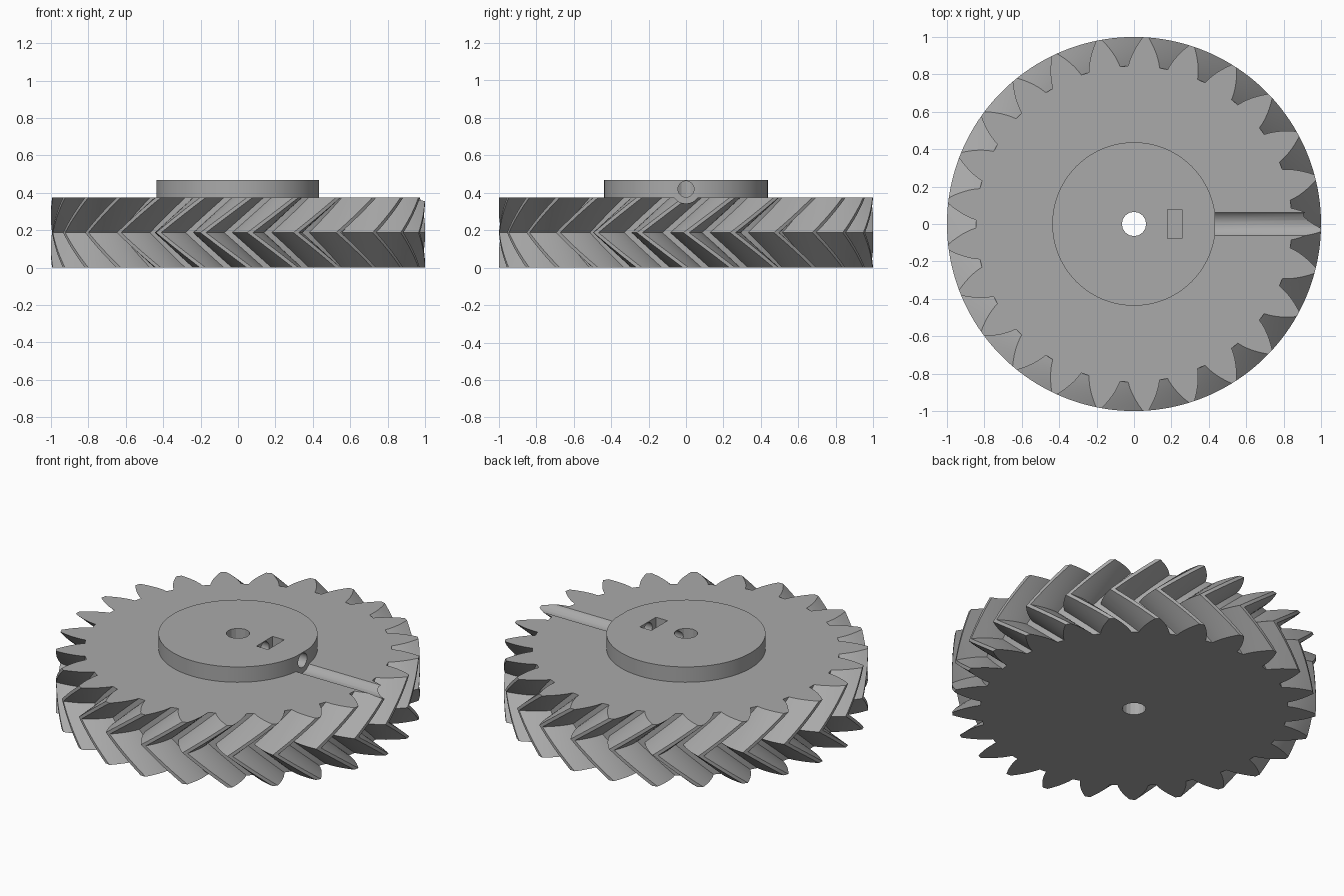
import bpy, bmesh, math
from mathutils import Matrix

if "Cube" in bpy.data.objects:
    bpy.data.objects.remove(bpy.data.objects["Cube"], do_unlink=True)

TEETH, HEIGHT, TOP = 25, 0.375, 0.468
TIP_R, PITCH_R, ROOT_R, BASE_R = 1.0, 0.926, 0.845, 0.818
TWIST, STEPS = 0.25, 8

grey = bpy.data.materials.new("plain grey")
grey.use_nodes = True
colour = (0.4, 0.4, 0.4, 1)
grey.diffuse_color = colour
grey.node_tree.nodes["Principled BSDF"].inputs["Base Color"].default_value = colour


def make_object(name, bm):
    bmesh.ops.recalc_face_normals(bm, faces=bm.faces)
    mesh = bpy.data.meshes.new(name)
    bm.to_mesh(mesh)
    bm.free()
    mesh.materials.append(grey)
    obj = bpy.data.objects.new(name, mesh)
    bpy.context.collection.objects.link(obj)
    return obj


def cylinder(name, radius, depth, centre, sides, along_x=False):
    bm = bmesh.new()
    matrix = Matrix.Translation(centre)
    if along_x:
        matrix = matrix @ Matrix.Rotation(math.pi / 2, 4, "Y")
    bmesh.ops.create_cone(bm, cap_ends=True, segments=sides, radius1=radius,
                          radius2=radius, depth=depth, matrix=matrix)
    return make_object(name, bm)


def involute(radius):
    a = math.acos(BASE_R / radius)
    return math.tan(a) - a


def half_angle(radius):
    return math.pi / (2 * TEETH) + involute(PITCH_R) - involute(radius)


# Tooth outline as (radius, angle) pairs, repeated around the wheel
radii = [ROOT_R + (TIP_R - ROOT_R) * i / 6 for i in range(7)]
tooth = [(r, -half_angle(r)) for r in radii]
tooth += [(r, -a) for r, a in reversed(tooth)]
outline = [(r, a + math.tau * k / TEETH) for k in range(TEETH) for r, a in tooth]

# Herringbone wheel: rings twist back to mid height and forward again
bm = bmesh.new()
rings = []
for s in range(2 * STEPS + 1):
    turn = TWIST * (abs(s - STEPS) / STEPS - 1)
    z = HEIGHT * s / (2 * STEPS)
    rings.append([bm.verts.new((r * math.cos(a + turn), r * math.sin(a + turn), z))
                  for r, a in outline])
for low, high in zip(rings, rings[1:]):
    for i in range(len(low)):
        j = (i + 1) % len(low)
        bm.faces.new((low[i], low[j], high[j], high[i]))
bm.faces.new(rings[0])
bm.faces.new(rings[-1])
wheel = make_object("herringbone_wheel", bm)

# Raised hub
hub = cylinder("hub", 0.437, TOP - HEIGHT, (0, 0, (TOP + HEIGHT) / 2), 96)

# Cutters: shaft bore, screw hole, screwdriver groove and nut slot
bore = cylinder("bore_cutter", 0.065, 2, (0, 0, 0), 16)
screw = cylinder("screw_hole_cutter", 0.043, 0.5, (0.25, 0, 0.42), 20, True)
groove = cylinder("groove_cutter", 0.077, 0.8, (0.833, 0, 0.42), 24, True)
bm = bmesh.new()
bmesh.ops.create_cube(bm, size=1, matrix=Matrix.Translation((0.217, 0, 0.44))
                      @ Matrix.Diagonal((0.078, 0.154, 0.2, 1)))
slot = make_object("nut_slot_cutter", bm)
cutters = (bore, screw, groove, slot)

for part in (wheel, hub):
    bpy.ops.object.select_all(action="DESELECT")
    part.select_set(True)
    bpy.context.view_layer.objects.active = part
    for cutter in cutters:
        mod = part.modifiers.new(cutter.name, "BOOLEAN")
        mod.operation, mod.solver, mod.object = "DIFFERENCE", "EXACT", cutter
        bpy.ops.object.modifier_apply(modifier=mod.name)
    bpy.ops.object.shade_smooth_by_angle(angle=math.radians(20))

for cutter in cutters:
    bpy.data.objects.remove(cutter, do_unlink=True)
